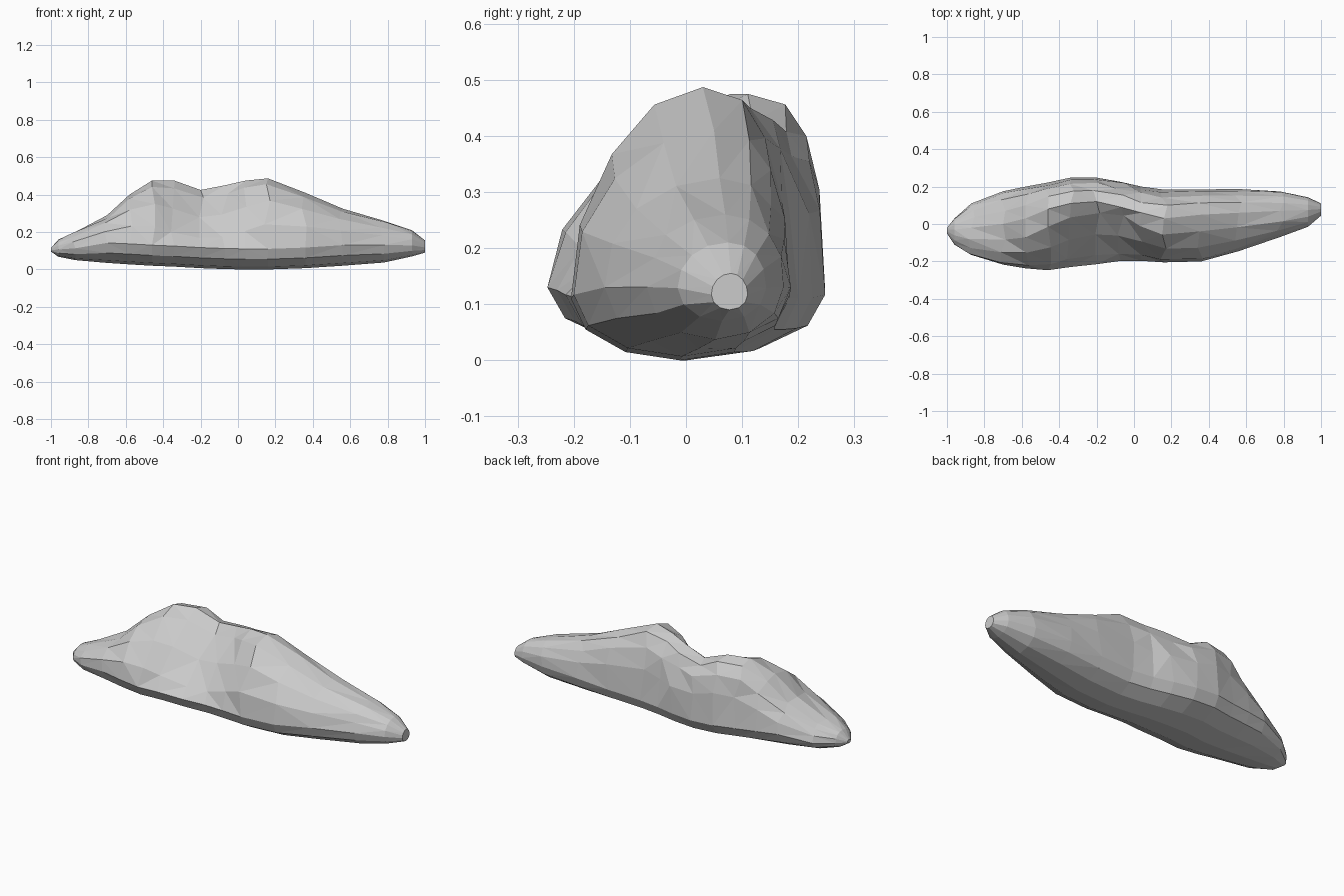
import bpy, bmesh, math, random

random.seed(4)

# Cross-sections along the length:
# x, front y, back y, base z, crest z, crest y, front hollow, back fullness
SECTIONS = [
    (-1.00, -0.05, -0.02, 0.095, 0.115, -0.03, 1.0, 1.0),
    (-0.96, -0.11, 0.03, 0.068, 0.16, -0.03, 1.0, 0.9),
    (-0.87, -0.165, 0.11, 0.05, 0.20, -0.02, 0.95, 0.9),
    (-0.70, -0.217, 0.175, 0.035, 0.29, 0.00, 0.95, 0.9),
    (-0.58, -0.237, 0.20, 0.027, 0.40, 0.03, 1.05, 0.85),
    (-0.46, -0.247, 0.222, 0.02, 0.475, 0.08, 1.3, 0.75),
    (-0.34, -0.23, 0.248, 0.015, 0.475, 0.11, 1.6, 0.7),
    (-0.20, -0.215, 0.248, 0.007, 0.425, 0.12, 1.85, 0.75),
    (-0.07, -0.197, 0.225, 0.002, 0.45, 0.09, 1.8, 0.85),
    (0.04, -0.197, 0.200, 0.00, 0.475, 0.06, 1.4, 0.9),
    (0.16, -0.205, 0.184, 0.00, 0.487, 0.03, 1.1, 0.8),
    (0.36, -0.20, 0.185, 0.007, 0.41, 0.05, 1.0, 0.8),
    (0.56, -0.145, 0.187, 0.02, 0.325, 0.06, 0.95, 0.85),
    (0.78, -0.07, 0.174, 0.037, 0.26, 0.07, 0.95, 0.9),
    (0.93, -0.015, 0.143, 0.07, 0.21, 0.075, 0.95, 0.9),
    (1.00, 0.045, 0.11, 0.09, 0.155, 0.08, 1.0, 1.0),
]


def section_ring(s):
    """Closed outline: front, over the crest, down the back, under the base."""
    x, y0, y1, zb, zt, yc, pf, pb = s
    zw = zb + min(0.11, 0.42 * (zt - zb))
    pts = []
    for i in range(8):
        a = math.pi * i / 8
        c, sn = math.cos(a), math.sin(a)
        if i <= 4:
            p, y = pf, yc - (yc - y0) * max(c, 0) ** pf
        else:
            p, y = pb, yc + (y1 - yc) * (-c) ** pb
        pts.append((y, zw + (zt - zw) * sn ** p))
    ym, hw = (y0 + y1) / 2, (y1 - y0) / 2
    for i in range(6):
        a = math.pi * i / 6
        pts.append((ym + hw * math.cos(a), zw - (zw - zb) * math.sin(a)))
    return [(x, y, z) for y, z in pts]


# Rock body: loft with a little irregularity on the upper flanks
bm = bmesh.new()
rings = []
for k, s in enumerate(SECTIONS):
    ring = []
    for i, (x, y, z) in enumerate(section_ring(s)):
        if 1 < k < len(SECTIONS) - 2 and i in (1, 2, 3, 5, 6, 7):
            x += random.uniform(-0.02, 0.02)
            y += random.uniform(-0.006, 0.006)
        ring.append(bm.verts.new((x, y, z)))
    rings.append(ring)

n = len(rings[0])
for a, b in zip(rings, rings[1:]):
    for i in range(n):
        j = (i + 1) % n
        bm.faces.new((a[i], a[j], b[j], b[i]))
bm.faces.new(rings[0][::-1])
bm.faces.new(rings[-1])
bmesh.ops.triangulate(bm, faces=bm.faces[:], quad_method='SHORT_EDGE')
bmesh.ops.recalc_face_normals(bm, faces=bm.faces[:])

mesh = bpy.data.meshes.new("rock")
bm.to_mesh(mesh)
bm.free()
rock = bpy.data.objects.new("rock", mesh)
bpy.context.collection.objects.link(rock)
